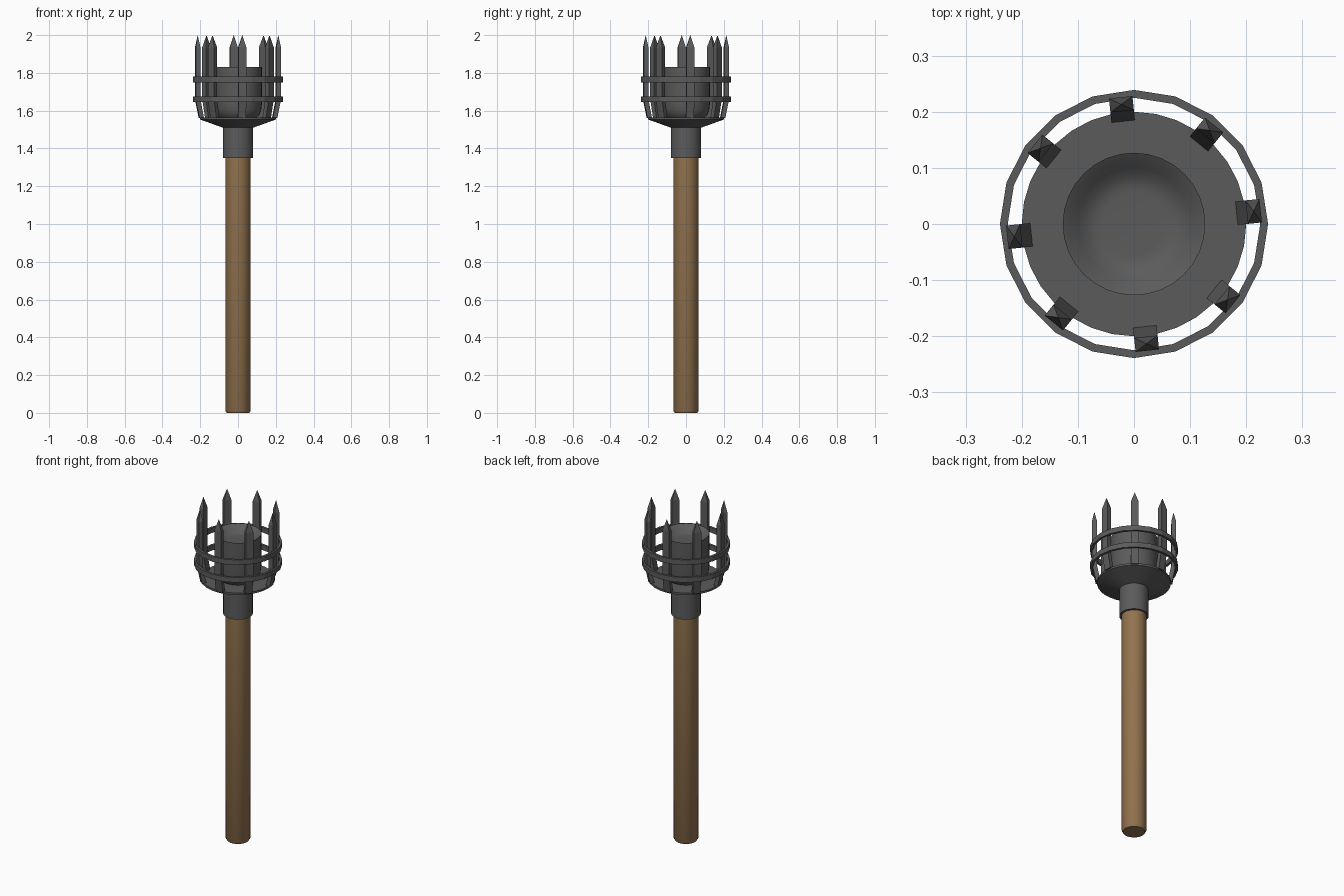
import bpy, bmesh, math
from mathutils import Vector

if "Cube" in bpy.data.objects:
    bpy.data.objects.remove(bpy.data.objects["Cube"])


def material(name, rgb):
    m = bpy.data.materials.new(name)
    m.diffuse_color = (*rgb, 1)
    m.use_nodes = True
    m.node_tree.nodes["Principled BSDF"].inputs["Base Color"].default_value = m.diffuse_color
    return m


WOOD = material("brown wood", (0.29, 0.17, 0.075))
IRON = material("dark iron", (0.105, 0.105, 0.105))


def finish(name, bm, mat, smooth=True):
    bmesh.ops.recalc_face_normals(bm, faces=bm.faces[:])
    me = bpy.data.meshes.new(name)
    bm.to_mesh(me)
    bm.free()
    me.materials.append(mat)
    ob = bpy.data.objects.new(name, me)
    bpy.context.collection.objects.link(ob)
    if smooth:
        bpy.ops.object.select_all(action='DESELECT')
        ob.select_set(True)
        bpy.context.view_layer.objects.active = ob
        bpy.ops.object.shade_smooth_by_angle(angle=math.radians(32))
    return ob


def lathe(name, profile, sides, mat, closed=False, smooth=True):
    """Revolve (radius, z) points; cap the ends, or join them when closed."""
    bm = bmesh.new()
    rings = []
    for r, z in profile:
        rings.append([bm.verts.new((r * math.cos(2 * math.pi * i / sides),
                                    r * math.sin(2 * math.pi * i / sides), z))
                      for i in range(sides)])
    pairs = list(zip(rings, rings[1:]))
    if closed:
        pairs.append((rings[-1], rings[0]))
    else:
        bm.faces.new(rings[0])
        bm.faces.new(rings[-1])
    for a, b in pairs:
        for i in range(sides):
            j = (i + 1) % sides
            bm.faces.new((a[i], a[j], b[j], b[i]))
    return finish(name, bm, mat, smooth)


# wooden shaft with a slightly eased foot
lathe("handle", [(0.06, 0), (0.067, 0.012), (0.067, 1.40)], 32, WOOD)

# iron socket flaring into the dish
lathe("socket_and_dish", [(0.08, 1.35), (0.08, 1.51), (0.2, 1.553), (0.2, 1.565)],
      32, IRON)

# fuel cup: rounded base, shallow hollow top
lathe("fuel_cup", [(0.095, 1.56), (0.112, 1.575), (0.122, 1.60), (0.127, 1.64),
                   (0.127, 1.83), (0.115, 1.822), (0.10, 1.808),
                   (0.085, 1.797), (0.07, 1.791), (0.056, 1.79)], 32, IRON)

# two hoops around the basket
for label, z in (("lower", 1.645), ("upper", 1.75)):
    lathe(label + "_hoop", [(0.239, z), (0.239, z + 0.03),
                            (0.225, z + 0.03), (0.225, z)],
          20, IRON, closed=True, smooth=False)

# eight bent, pointed bars
BAR = [(0.183, 0.207, 1.56), (0.202, 0.227, 1.66), (0.202, 0.227, 1.935)]
for k in range(8):
    a = math.radians(6 + 45 * k)
    out = Vector((math.cos(a), math.sin(a), 0))
    side = Vector((-math.sin(a), math.cos(a), 0)) * 0.021
    bm = bmesh.new()
    loops = []
    for r0, r1, z in BAR:
        up = Vector((0, 0, z))
        loops.append([bm.verts.new(out * r + side * s + up)
                      for r, s in ((r0, -1), (r1, -1), (r1, 1), (r0, 1))])
    bm.faces.new(loops[0])
    for lo, hi in zip(loops, loops[1:]):
        for i in range(4):
            j = (i + 1) % 4
            bm.faces.new((lo[i], lo[j], hi[j], hi[i]))
    tip = bm.verts.new(out * 0.2145 + Vector((0, 0, 2.0)))
    for i in range(4):
        bm.faces.new((loops[-1][i], loops[-1][(i + 1) % 4], tip))
    finish("basket_bar_%d" % (k + 1), bm, IRON, smooth=False)
